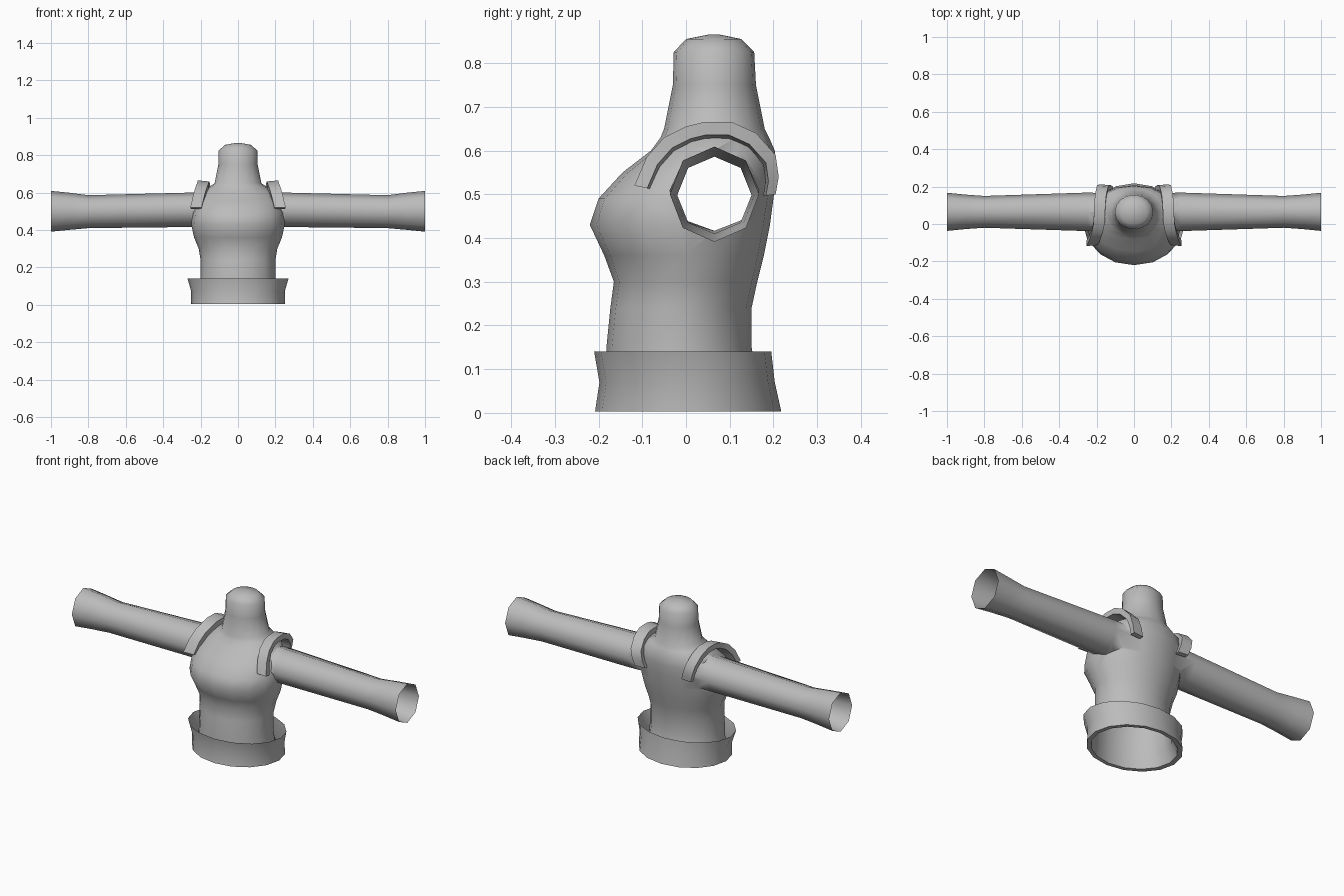
import bpy, bmesh, math

if "Cube" in bpy.data.objects:
    bpy.data.objects.remove(bpy.data.objects["Cube"])

grey = bpy.data.materials.new("plain grey")
grey.diffuse_color = (0.5, 0.5, 0.5, 1)
grey.use_nodes = True
grey.node_tree.nodes["Principled BSDF"].inputs["Base Color"].default_value = grey.diffuse_color


def loft(name, rings, cap=False, closed=False):
    """Skin a list of point rings with quads."""
    bm = bmesh.new()
    rows = [[bm.verts.new(p) for p in r] for r in rings]
    n = len(rows[0])
    pairs = list(zip(rows, rows[1:]))
    if closed:
        pairs.append((rows[-1], rows[0]))
    for a, b in pairs:
        for i in range(n):
            j = (i + 1) % n
            bm.faces.new((a[i], a[j], b[j], b[i]))
    if cap:
        bm.faces.new(rows[0])
        bm.faces.new(rows[-1])
    bmesh.ops.recalc_face_normals(bm, faces=bm.faces)
    me = bpy.data.meshes.new(name)
    bm.to_mesh(me)
    bm.free()
    me.materials.append(grey)
    ob = bpy.data.objects.new(name, me)
    bpy.context.collection.objects.link(ob)
    return ob


def oval(z, hx, y0, y1, n=16, e=2.0):
    """Horizontal rounded ring; e above 2 makes it squarer."""
    pts = []
    for i in range(n):
        a = 2 * math.pi * i / n
        c, s = math.cos(a), math.sin(a)
        f = lambda v: math.copysign(abs(v) ** (2 / e), v)
        pts.append((hx * f(c), (y0 + y1) / 2 + (y1 - y0) / 2 * f(s), z))
    return pts


# Torso and neck: height, half width, front, back, squareness
torso = loft("torso", [oval(z, hx, a, b, 16, e) for z, hx, a, b, e in [
    (0.005, 0.225, -0.19, 0.195, 2), (0.07, 0.205, -0.185, 0.165, 2),
    (0.15, 0.20, -0.182, 0.15, 2), (0.24, 0.20, -0.173, 0.15, 2),
    (0.30, 0.21, -0.165, 0.163, 2), (0.36, 0.235, -0.187, 0.178, 2),
    (0.43, 0.25, -0.22, 0.192, 2.1), (0.49, 0.245, -0.20, 0.20, 2.2),
    (0.55, 0.23, -0.145, 0.207, 2.2), (0.60, 0.20, -0.08, 0.203, 2.2),
    (0.63, 0.155, -0.058, 0.19, 2.1), (0.65, 0.125, -0.05, 0.18, 2),
    (0.75, 0.105, -0.03, 0.16, 2), (0.825, 0.103, -0.028, 0.156, 2),
    (0.855, 0.07, 0.0, 0.127, 2), (0.865, 0.015, 0.05, 0.078, 2)]], cap=True)

# Sleeves: one eight-sided tube through the torso
half = [(0.15, 0.10, 0.092, 0.51), (0.25, 0.103, 0.092, 0.508),
        (0.80, 0.085, 0.088, 0.498), (0.90, 0.092, 0.099, 0.50),
        (1.0, 0.102, 0.109, 0.50)]
stations = [(-x, *r) for x, *r in reversed(half)] + half
sleeves = loft("sleeves", [
    [(x, 0.065 + ry * math.sin(k * math.pi / 4), cz + rz * math.cos(k * math.pi / 4))
     for k in range(8)] for x, ry, rz, cz in stations], cap=True)

# Join into one skin, then open the cuffs and the waist
mod = torso.modifiers.new("join", 'BOOLEAN')
mod.operation = 'UNION'
mod.solver = 'EXACT'
mod.object = sleeves
dg = bpy.context.evaluated_depsgraph_get()
skin = bpy.data.meshes.new_from_object(torso.evaluated_get(dg))
torso.modifiers.clear()
torso.data = skin
bpy.data.objects.remove(sleeves)
bm = bmesh.new()
bm.from_mesh(skin)
ends = [f for f in bm.faces
        if all(abs(v.co.x) > 0.995 for v in f.verts) or all(v.co.z < 0.01 for v in f.verts)]
bmesh.ops.delete(bm, geom=ends, context='FACES')
bm.to_mesh(skin)
bm.free()

# Flared waistband, folded under to the torso hem
band = loft("waistband", [oval(*r) for r in [
    (0.005, 0.225, -0.19, 0.195), (0.003, 0.25, -0.208, 0.218),
    (0.07, 0.25, -0.198, 0.203), (0.14, 0.27, -0.21, 0.195)]])

# Shoulder straps: y, z, inner x of the outer surface path
path = [(-0.118, 0.52, 0.195), (-0.09, 0.585, 0.18), (-0.05, 0.63, 0.167),
        (0.0, 0.655, 0.157), (0.04, 0.665, 0.155), (0.105, 0.665, 0.153),
        (0.16, 0.64, 0.148), (0.205, 0.59, 0.138), (0.212, 0.54, 0.125),
        (0.205, 0.50, 0.112)]
straps = []
for side, label in ((1, "right"), (-1, "left")):
    rings = []
    for y, z, x in path:
        def point(dx, k):
            return (side * (x + dx), 0.065 + (y - 0.065) * k, 0.48 + (z - 0.48) * k)
        rings.append([point(0, 0.97), point(0.06, 1.0), point(0.06, 0.84), point(0, 0.80)])
    straps.append(loft(label + "_shoulder_strap", rings, cap=True))

# Smooth shading with crisp edges
bpy.ops.object.select_all(action='DESELECT')
for ob in [torso, band] + straps:
    ob.select_set(True)
bpy.context.view_layer.objects.active = torso
bpy.ops.object.shade_smooth_by_angle(angle=math.radians(60))
